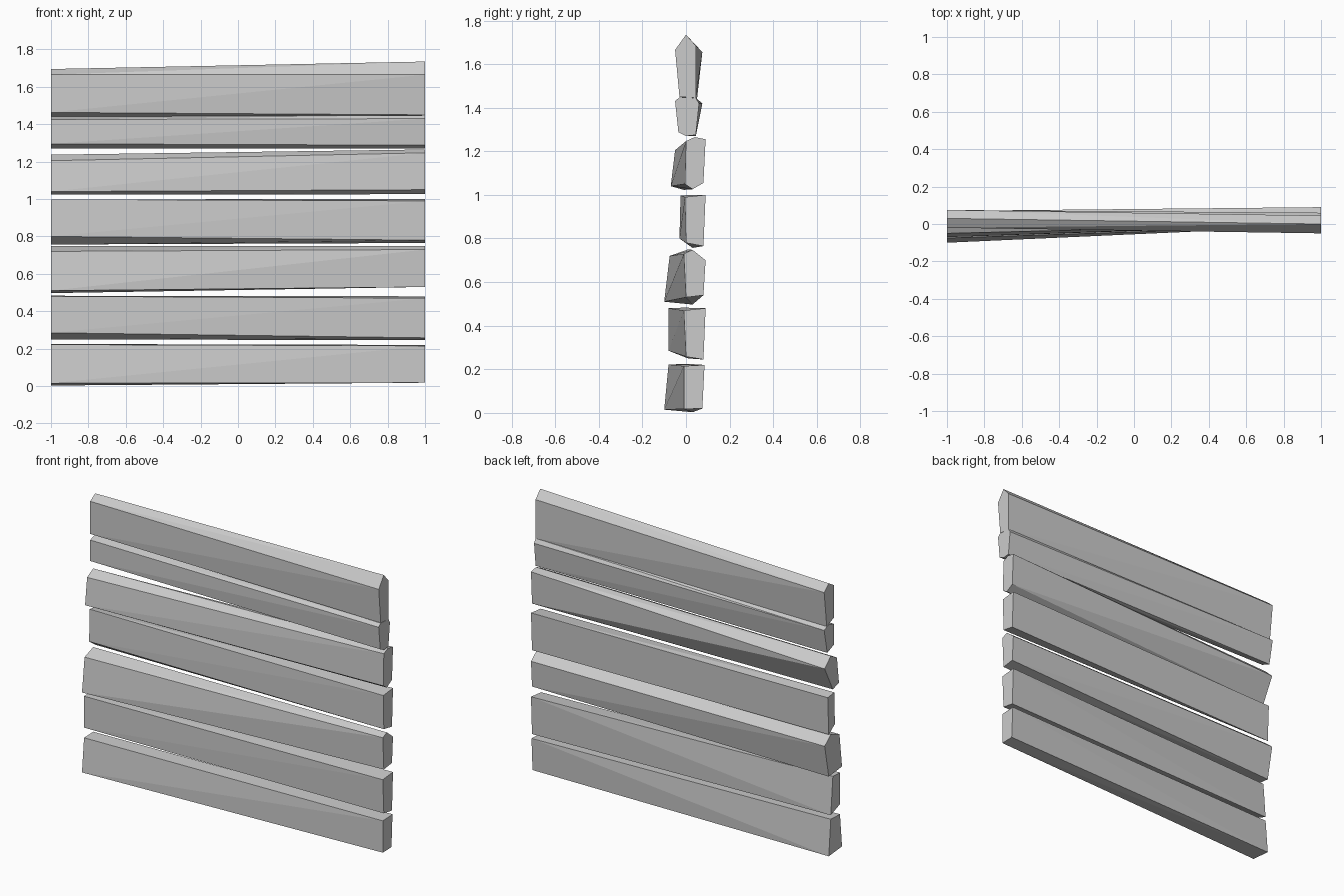
import bpy, bmesh
from math import radians


def plank(name, left, right):
    """Straight faceted board spanning two (y, z) end sections."""
    bm = bmesh.new()
    for x, section in ((-1, left), (1, right)):
        for y, z in section:
            bm.verts.new((x, y, z))
    bmesh.ops.convex_hull(bm, input=bm.verts[:])
    # merge coplanar triangles into clean flat faces
    bmesh.ops.dissolve_limit(bm, angle_limit=radians(2),
                             verts=bm.verts[:], edges=bm.edges[:])
    bmesh.ops.recalc_face_normals(bm, faces=bm.faces[:])
    mesh = bpy.data.meshes.new(name)
    bm.to_mesh(mesh)
    bm.free()
    obj = bpy.data.objects.new(name, mesh)
    bpy.context.collection.objects.link(obj)
    return obj


# Rough-hewn boards from bottom to top: left end section, right end section
boards = [
    ([(-.08, .222), (.01, .225), (.03, .003), (-.10, .015)],
     [(-.01, .215), (.085, .22), (.075, .02), (-.01, .018)]),
    ([(-.08, .48), (-.01, .483), (.01, .25), (-.08, .285)],
     [(-.01, .47), (.09, .48), (.08, .245), (0, .258)]),
    ([(-.075, .72), (.01, .75), (.07, .70), (.03, .497), (-.10, .51)],
     [(-.01, .73), (.03, .748), (.09, .70), (.08, .54), (0, .53)]),
    ([(-.025, .998), (.04, .99), (.03, .757), (-.03, .80)],
     [(-.005, .99), (.09, 1.0), (.08, .765), (0, .78)]),
    ([(-.05, 1.205), (.01, 1.237), (.07, 1.18), (-.01, 1.023), (-.07, 1.04)],
     [(0, 1.247), (.04, 1.265), (.09, 1.255), (.08, 1.055), (.03, 1.026), (-.005, 1.05)]),
    ([(-.02, 1.425), (.03, 1.44), (.075, 1.42), (.045, 1.27), (-.02, 1.295)],
     [(-.05, 1.43), (-.03, 1.448), (.045, 1.445), (.06, 1.42), (.045, 1.275), (0, 1.27), (-.035, 1.288)]),
    ([(-.02, 1.665), (.03, 1.695), (.075, 1.655), (.05, 1.435), (-.02, 1.463)],
     [(-.05, 1.665), (0, 1.735), (.045, 1.685), (.045, 1.445), (-.03, 1.45)]),
]
for i, (left, right) in enumerate(boards, 1):
    plank(f"wall_plank_{i}", left, right)
